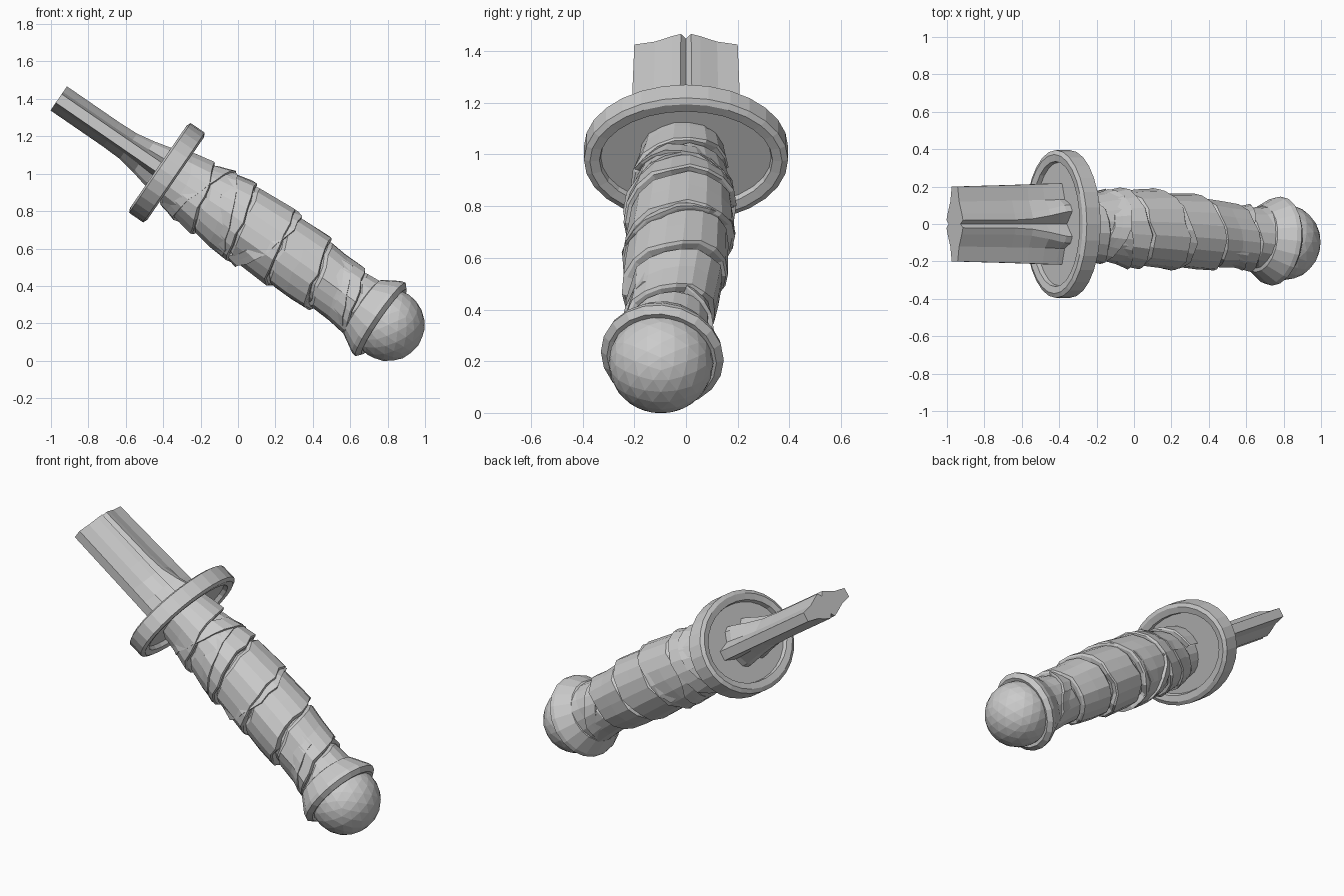
import bpy, bmesh, random
from math import sin, cos, pi
from mathutils import Matrix

if "Cube" in bpy.data.objects:
    bpy.data.objects.remove(bpy.data.objects["Cube"])

random.seed(4)
# Local frame: x runs along the hilt from guard to pommel, then it is tilted down
PLACE = Matrix.Translation((-0.38, 0, 1.005)) @ Matrix.Rotation(0.602, 4, 'Y')


def finish(name, bm, normals=True):
    if normals:
        bmesh.ops.recalc_face_normals(bm, faces=bm.faces)
    bm.transform(PLACE)
    me = bpy.data.meshes.new(name)
    bm.to_mesh(me)
    bm.free()
    ob = bpy.data.objects.new(name, me)
    bpy.context.collection.objects.link(ob)
    return ob


def loft(name, rings, closed=True, caps=True):
    bm = bmesh.new()
    rows = [[bm.verts.new(p) for p in ring] for ring in rings]
    n = len(rows[0])
    for a, b in zip(rows, rows[1:]):
        for i in range(n if closed else n - 1):
            j = (i + 1) % n
            bm.faces.new((a[i], a[j], b[j], b[i]))
    if caps:
        bm.faces.new(rows[0])
        bm.faces.new(rows[-1])
    return finish(name, bm)


def centre_y(s):
    return -0.015 - 0.04 * s * s


def grip_radius(s):
    pts = [(0, .155), (.12, .16), (.42, .197), (.65, .192), (.9, .182), (1.1, .15), (1.3, .155)]
    s = min(max(s, 0), 1.3)
    for (a, ra), (b, rb) in zip(pts, pts[1:]):
        if s <= b:
            return ra + (rb - ra) * (s - a) / (b - a)
    return pts[-1][1]


def grip_point(s, ang, extra):
    s = min(max(s, 0.0), 1.3)
    r = grip_radius(s) + extra
    return (s, centre_y(s) + r * cos(ang), r * sin(ang) + 0.012 * sin(pi * s / 1.3))


def ellipse(s, ry, rz, n=28):
    return [(s, ry * cos(2 * pi * i / n), rz * sin(2 * pi * i / n)) for i in range(n)]


# Oval guard with a raised rim on both faces
half = [(.025, .33, .225), (.05, .335, .23), (.056, .372, .268), (.045, .395, .291)]
profile = [(-s, y, z) for s, y, z in half] + [(s, y, z) for s, y, z in reversed(half)]
loft("guard", [ellipse(*p) for p in profile])


# Broken blade: hollow-ground halves, centre groove, ridges flaring at the guard
def blade_ring(s, edge, ridge, ridge_y, groove):
    quarter = [(edge, .028), (edge * .6, .042 + (ridge - .08) * .25),
               (ridge_y + .035, ridge * .86), (ridge_y, ridge)]
    top = quarter + [(0, groove)] + [(-y, z) for y, z in reversed(quarter)]
    return [(s, y, z) for y, z in top + [(y, -z) for y, z in reversed(top)]]


loft("blade", [blade_ring(*p) for p in (
    (-.702, .200, .078, .020, .055), (-.36, .208, .078, .022, .055),
    (-.25, .211, .082, .028, .055), (-.15, .214, .100, .045, .060),
    (-.06, .217, .122, .065, .070), (.0, .218, .128, .070, .075))])

# Solid grip under the wrapping
stations = [0, .12, .27, .42, .54, .65, .78, .9, 1.0, 1.1, 1.2, 1.3]
loft("grip_core", [[grip_point(s, 2 * pi * i / 20, -.012) for i in range(20)] for s in stations])


# Cloth strips: the lifted edge faces the pommel and folds back in
def strip(name, path, width, lift, steps, turns):
    section = [(0, -.012), (.08, lift * .2), (.5, lift * .55), (.97, lift), (1.0, lift * .6), (1.0, -.02)]
    rings = []
    for i in range(steps + 1):
        ang = 2 * pi * turns * i / steps
        jog = random.uniform(-.012, .012)
        fat = random.uniform(-.004, .006)
        rings.append([grip_point(path(ang) + jog + t * width, ang, h + (fat if 0 < t < 1 else 0))
                      for t, h in section])
    loft(name, rings, closed=False, caps=False)


PITCH = 0.245
strip("grip_wrap", lambda a: -0.13 + PITCH * a / (2 * pi), PITCH, .024, 108, 6)
# Crossing strips near both ends and the middle
for k, (s0, tilt, phase, width) in enumerate((
        (.14, .075, 1.0, .10), (.30, .10, -1.9, .09), (.56, .09, 2.4, .08), (1.10, .08, -1.2, .09))):
    strip(f"cross_wrap_{k + 1}", lambda a: s0 + tilt * cos(a - phase), width, .023, 20, 1)


# Pommel collar, following the slight sideways bend of the grip
def collar_ring(s, r, n=20):
    bend = 0.12
    return [(s + r * cos(2 * pi * i / n) * bend, centre_y(s) + r * cos(2 * pi * i / n),
             r * sin(2 * pi * i / n)) for i in range(n)]


loft("pommel_collar", [collar_ring(*p) for p in (
    (1.25, .12), (1.27, .178), (1.36, .232), (1.385, .238), (1.408, .212), (1.40, .18))])

# Faceted ball pommel
bm = bmesh.new()
bmesh.ops.create_icosphere(bm, subdivisions=3, radius=.195,
                           matrix=Matrix.Translation((1.436, -.097, 0)) @ Matrix.Diagonal((1, 1.04, 1, 1)))
finish("pommel_ball", bm)
